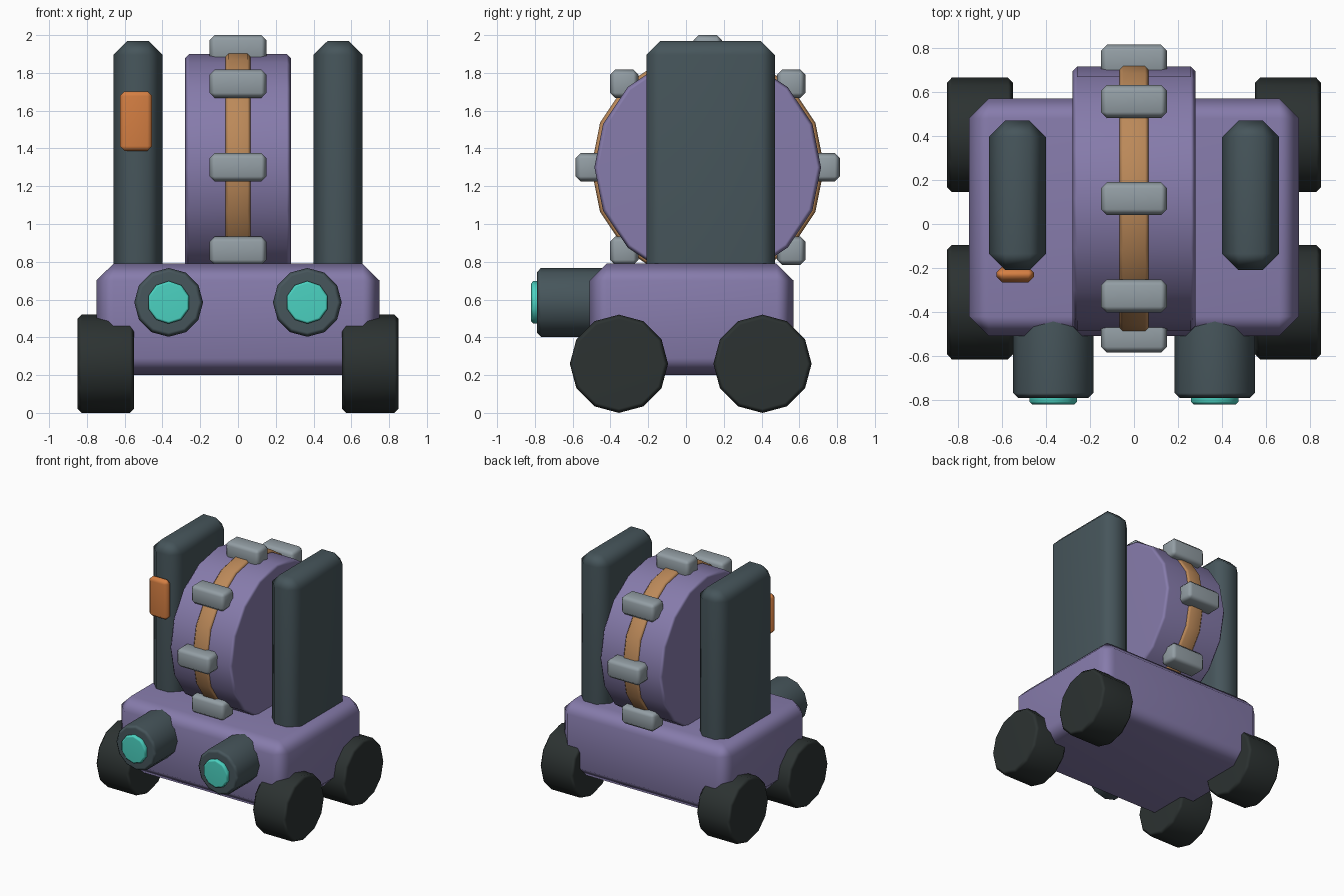
import bpy
import bmesh
from math import radians
from mathutils import Matrix

default = bpy.data.objects.get("Cube")
if default:
    bpy.data.objects.remove(default, do_unlink=True)


def material(name, rgb):
    mat = bpy.data.materials.new(name)
    mat.use_nodes = True
    color = (*rgb, 1)
    mat.diffuse_color = color
    bsdf = mat.node_tree.nodes["Principled BSDF"]
    bsdf.inputs["Base Color"].default_value = color
    bsdf.inputs["Roughness"].default_value = 0.7
    return mat


purple = material("muted purple", (0.24, 0.20, 0.41))
slate = material("dark slate", (0.062, 0.092, 0.105))
rubber = material("black rubber", (0.025, 0.032, 0.031))
steel = material("pale steel", (0.29, 0.34, 0.37))
tan = material("tan strap", (0.50, 0.25, 0.10))
orange = material("orange", (0.66, 0.21, 0.055))
teal = material("teal", (0.07, 0.64, 0.53))


def finish(name, bm, mat, location, bevel):
    """Chamfer the hard edges and turn the bmesh into a softly shaded object."""
    hard = [e for e in bm.edges if e.calc_face_angle(0) > 1]
    bmesh.ops.bevel(bm, geom=hard, offset=bevel, segments=1, affect='EDGES')
    bmesh.ops.recalc_face_normals(bm, faces=bm.faces)
    mesh = bpy.data.meshes.new(name)
    bm.to_mesh(mesh)
    bm.free()
    mesh.materials.append(mat)
    obj = bpy.data.objects.new(name, mesh)
    bpy.context.collection.objects.link(obj)
    obj.location = location
    bpy.ops.object.select_all(action='DESELECT')
    obj.select_set(True)
    bpy.context.view_layer.objects.active = obj
    bpy.ops.object.shade_smooth_by_angle(angle=radians(50))
    weighted = obj.modifiers.new("soft normals", 'WEIGHTED_NORMAL')
    weighted.keep_sharp = True
    return obj


def box(name, mat, location, size, bevel):
    bm = bmesh.new()
    bmesh.ops.create_cube(bm, size=1, matrix=Matrix.Diagonal((*size, 1)))
    return finish(name, bm, mat, location, bevel)


def disc(name, mat, location, radius, depth, axis, sides, bevel):
    """Cylinder along X or Y with corners on the main axes."""
    turn = Matrix.Rotation(radians(90), 4, 'Y' if axis == 'X' else 'X')
    bm = bmesh.new()
    bmesh.ops.create_cone(bm, cap_ends=True, segments=sides, radius1=radius,
                          radius2=radius, depth=depth, matrix=turn)
    return finish(name, bm, mat, location, bevel)


# Chassis
box("body", purple, (0, 0.03, 0.495), (1.5, 1.08, 0.59), 0.09)

# Mirrored parts: side panels, headlights, wheels
for side, sx in (("left", 1), ("right", -1)):
    box(side + "_panel", slate, (sx * 0.53, 0.13, 1.33), (0.26, 0.68, 1.28), 0.075)
    disc(side + "_lamp_housing", slate, (sx * 0.367, -0.59, 0.585),
         0.182, 0.4, 'Y', 12, 0.022)
    disc(side + "_lamp_lens", teal, (sx * 0.367, -0.79, 0.585),
         0.113, 0.06, 'Y', 10, 0.012)
    for end, y in (("front", -0.355), ("back", 0.405)):
        disc(f"{end}_{side}_wheel", rubber, (sx * 0.7, y, 0.26),
             0.26, 0.3, 'X', 12, 0.022)

# Drum with its strap
hub = (0, 0.115, 1.30)
disc("drum", purple, hub, 0.6, 0.56, 'X', 16, 0.022)
disc("drum_strap", tan, hub, 0.617, 0.14, 'X', 16, 0.02)

# Upright blocks spaced around the strap
for i in range(8):
    offset = Matrix.Rotation(radians(45 * i), 3, 'X').col[1] * 0.625
    box(f"drum_block_{i + 1}", steel,
        [h + o for h, o in zip(hub, offset)], (0.3, 0.15, 0.15), 0.027)

# Button on the right panel
box("panel_button", orange, (-0.54, -0.23, 1.545), (0.17, 0.07, 0.315), 0.025)
